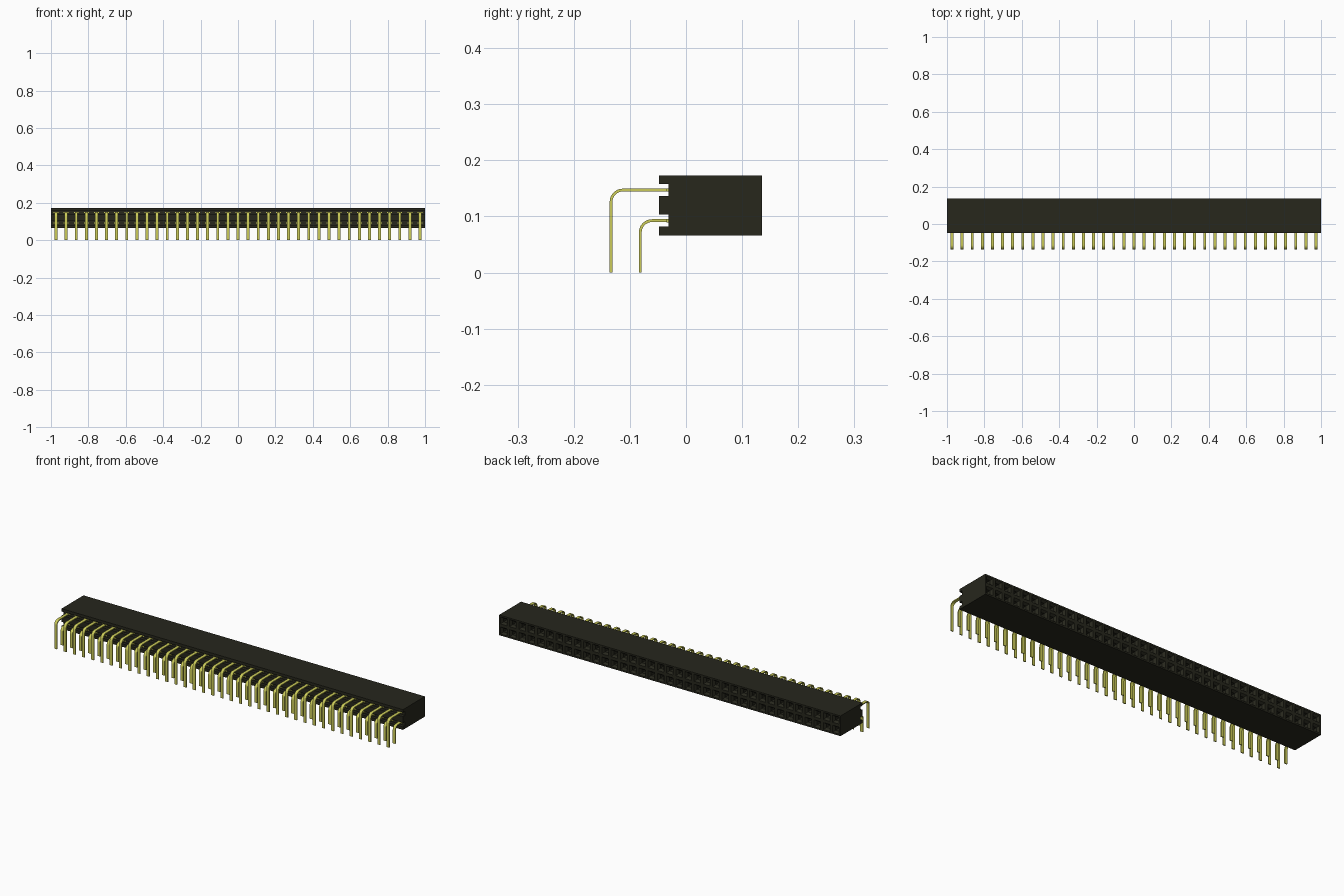
import bpy, bmesh, math

if "Cube" in bpy.data.objects:
    bpy.data.objects.remove(bpy.data.objects["Cube"], do_unlink=True)

COLUMNS = 37
PITCH = 2 / COLUMNS
BOTTOM, TOP = 0.066, 0.173
FRONT, GROOVE, BACK = -0.048, -0.031, 0.1355
ROWS = (0.0925, 0.147)


def material(name, color):
    m = bpy.data.materials.new(name)
    m.use_nodes = True
    m.diffuse_color = color
    m.node_tree.nodes["Principled BSDF"].inputs["Base Color"].default_value = color
    return m


black = material("black plastic", (0.02, 0.02, 0.012, 1))
gold = material("gold metal", (0.6, 0.6, 0.1, 1))


def finish(name, bm, mat):
    mesh = bpy.data.meshes.new(name)
    bm.to_mesh(mesh)
    bm.free()
    mesh.materials.append(mat)
    obj = bpy.data.objects.new(name, mesh)
    bpy.context.collection.objects.link(obj)
    return obj


def extrude_profile(bm, profile, x0, x1):
    """Extrude a closed (y, z) outline along x."""
    face = bm.faces.new([bm.verts.new((x0, y, z)) for y, z in profile])
    out = bmesh.ops.extrude_face_region(bm, geom=[face], use_keep_orig=True)
    moved = [v for v in out["geom"] if isinstance(v, bmesh.types.BMVert)]
    bmesh.ops.translate(bm, verts=moved, vec=(x1 - x0, 0, 0))
    bmesh.ops.recalc_face_normals(bm, faces=bm.faces[:])


# Housing: grooved block with an open back
bm = bmesh.new()
outline = [(BACK, BOTTOM), (FRONT, BOTTOM)]
for z in ROWS:
    outline += [(FRONT, z - 0.0107), (GROOVE, z - 0.0107),
                (GROOVE, z + 0.0107), (FRONT, z + 0.0107)]
outline += [(FRONT, TOP), (BACK, TOP)]
extrude_profile(bm, outline, -1, 1)
back = [f for f in bm.faces if all(abs(v.co.y - BACK) < 1e-5 for v in f.verts)]
bmesh.ops.delete(bm, geom=back, context="FACES_ONLY")

# Sockets: one funnel and shaft in each cell of the back face
half = (TOP - BOTTOM) / 2
grid = [[bm.verts.new((-1 + i * PITCH, BACK, BOTTOM + j * half))
         for i in range(COLUMNS + 1)] for j in range(3)]
cells = []
for j in range(2):
    for i in range(COLUMNS):
        cells.append(bm.faces.new((grid[j][i + 1], grid[j][i],
                                   grid[j + 1][i], grid[j + 1][i + 1])))
bm.normal_update()
for thickness, depth in ((0.008, 0), (0.009, -0.012), (0.0005, -0.1)):
    bmesh.ops.inset_individual(bm, faces=cells, thickness=thickness,
                               depth=depth, use_even_offset=True)
    bm.normal_update()
bmesh.ops.remove_doubles(bm, verts=bm.verts[:], dist=1e-5)
finish("housing", bm, black)


# Pins: flat right-angle strips, repeated along each row
def pin_row(name, y, z, radius=0.021, thick=0.005, width=0.0155):
    cy, cz = y + radius, z - radius

    def side(r):
        arc = [(cy - r * math.cos(a), cz + r * math.sin(a))
               for a in [math.pi / 2 * k / 8 for k in range(9)]]
        return [(cy - r, 0)] + arc + [(GROOVE + 0.01, cz + r)]

    bm = bmesh.new()
    first = -1 + PITCH / 2
    strip = side(radius + thick / 2) + side(radius - thick / 2)[::-1]
    extrude_profile(bm, strip, first - width / 2, first + width / 2)
    # Wider shoulder where the pin enters the housing
    t = thick / 2 + 0.0005
    shoulder = [(GROOVE - 0.004, z - t), (GROOVE + 0.008, z - t),
                (GROOVE + 0.008, z + t), (GROOVE - 0.004, z + t)]
    extrude_profile(bm, shoulder, first - 0.013, first + 0.013)
    obj = finish(name, bm, gold)
    arr = obj.modifiers.new("columns", "ARRAY")
    arr.count = COLUMNS
    arr.use_relative_offset = False
    arr.use_constant_offset = True
    arr.constant_offset_displace = (PITCH, 0, 0)
    bpy.ops.object.select_all(action="DESELECT")
    obj.select_set(True)
    bpy.context.view_layer.objects.active = obj
    bpy.ops.object.shade_smooth_by_angle(angle=math.radians(30))


pin_row("lower_pins", -0.0815, ROWS[0])
pin_row("upper_pins", -0.1335, ROWS[1])
